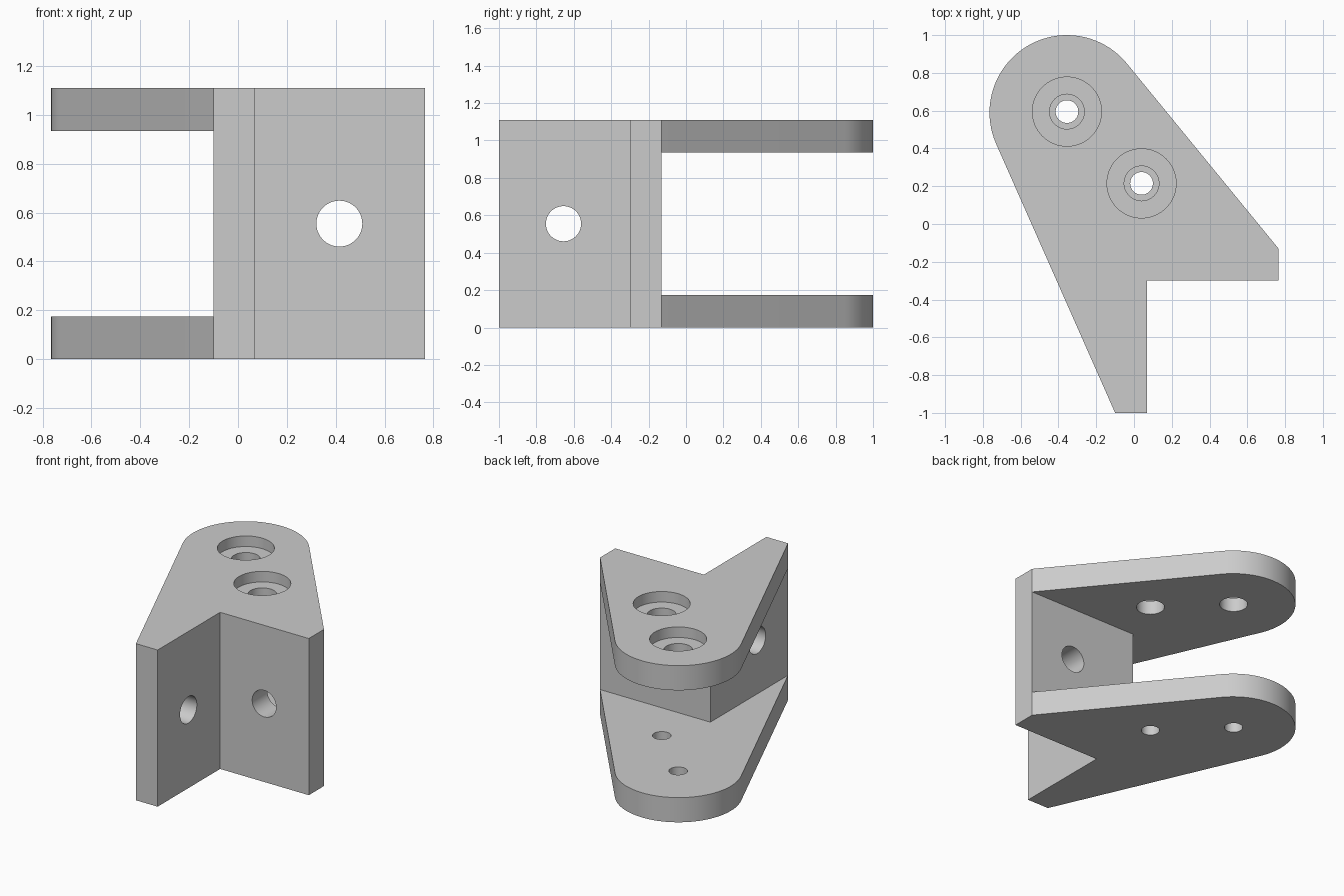
import bpy, bmesh, math
from mathutils import Vector, Matrix

cube = bpy.data.objects.get("Cube")
if cube:
    bpy.data.objects.remove(cube, do_unlink=True)

HEIGHT, PLATE = 1.11, 0.175
MID = HEIGHT / 2
CENTRE, RADIUS = Vector((-0.355, 0.59)), 0.41

grey = bpy.data.materials.new("plain grey")
grey.use_nodes = True
colour = (0.6, 0.6, 0.6, 1)
grey.diffuse_color = colour
grey.node_tree.nodes["Principled BSDF"].inputs["Base Color"].default_value = colour


def add_object(name, bm):
    mesh = bpy.data.meshes.new(name)
    bmesh.ops.recalc_face_normals(bm, faces=bm.faces)
    bm.to_mesh(mesh)
    bm.free()
    mesh.materials.append(grey)
    obj = bpy.data.objects.new(name, mesh)
    bpy.context.collection.objects.link(obj)
    return obj


def prism(name, outline, low, high):
    bm = bmesh.new()
    base = bm.faces.new([bm.verts.new((x, y, low)) for x, y in outline])
    made = bmesh.ops.extrude_face_region(bm, geom=[base])["geom"]
    moved = [g for g in made if isinstance(g, bmesh.types.BMVert)]
    bmesh.ops.translate(bm, verts=moved, vec=(0, 0, high - low))
    return add_object(name, bm)


def drill(name, centre, radius, depth, turn=None):
    bm = bmesh.new()
    matrix = Matrix.Translation(centre)
    if turn:
        matrix = matrix @ Matrix.Rotation(math.pi / 2, 4, turn)
    bmesh.ops.create_cone(bm, cap_ends=True, segments=64, radius1=radius,
                          radius2=radius, depth=depth, matrix=matrix)
    return add_object(name, bm)


def tangent_angle(point, side):
    # Direction from the round end's centre to the tangent point
    away = Vector(point) - CENTRE
    return math.atan2(away.y, away.x) + side * math.acos(RADIUS / away.length)


# Bracket outline: angled foot, straight flanks and a round end
right_tip, left_tip = (0.765, -0.13), (-0.10, -1.0)
start = tangent_angle(right_tip, 1)
end = tangent_angle(left_tip, -1) % math.tau
steps = 40
arc = [CENTRE + RADIUS * Vector((math.cos(a), math.sin(a)))
       for a in (start + (end - start) * i / steps for i in range(steps + 1))]
outline = [left_tip, (0.07, -1.0), (0.07, -0.30), (0.765, -0.30), right_tip] + arc
bracket = prism("clevis_bracket", outline, 0, HEIGHT)

# Gap between the plates, behind the angled wall
gap = [(-0.10, -2), (-0.10, -0.13), (2, -0.13), (2, 2), (-2, 2), (-2, -2)]
cutters = [prism("gap_cutter", gap, PLATE, HEIGHT - PLATE)]

# Pin holes: narrow below, wide above with a counterbore
for x, y in ((-0.355, 0.595), (0.04, 0.215)):
    cutters += [drill("lower_hole_cutter", (x, y, PLATE / 2), 0.06, 0.4),
                drill("upper_hole_cutter", (x, y, HEIGHT), 0.092, 0.6),
                drill("counterbore_cutter", (x, y, HEIGHT), 0.183, 0.15)]

# Bolt holes through the two walls
cutters += [drill("front_hole_cutter", (0.415, -0.215, MID), 0.094, 0.4, 'X'),
            drill("side_hole_cutter", (-0.015, -0.655, MID), 0.094, 0.8, 'Y')]

bpy.ops.object.select_all(action='DESELECT')
bpy.context.view_layer.objects.active = bracket
bracket.select_set(True)
for cutter in cutters:
    cutter.hide_render = True
    cut = bracket.modifiers.new("cut", 'BOOLEAN')
    cut.operation, cut.solver, cut.object = 'DIFFERENCE', 'EXACT', cutter
    bpy.ops.object.modifier_apply(modifier=cut.name)
    bpy.data.objects.remove(cutter, do_unlink=True)

bpy.ops.object.shade_smooth_by_angle(angle=math.radians(20))
